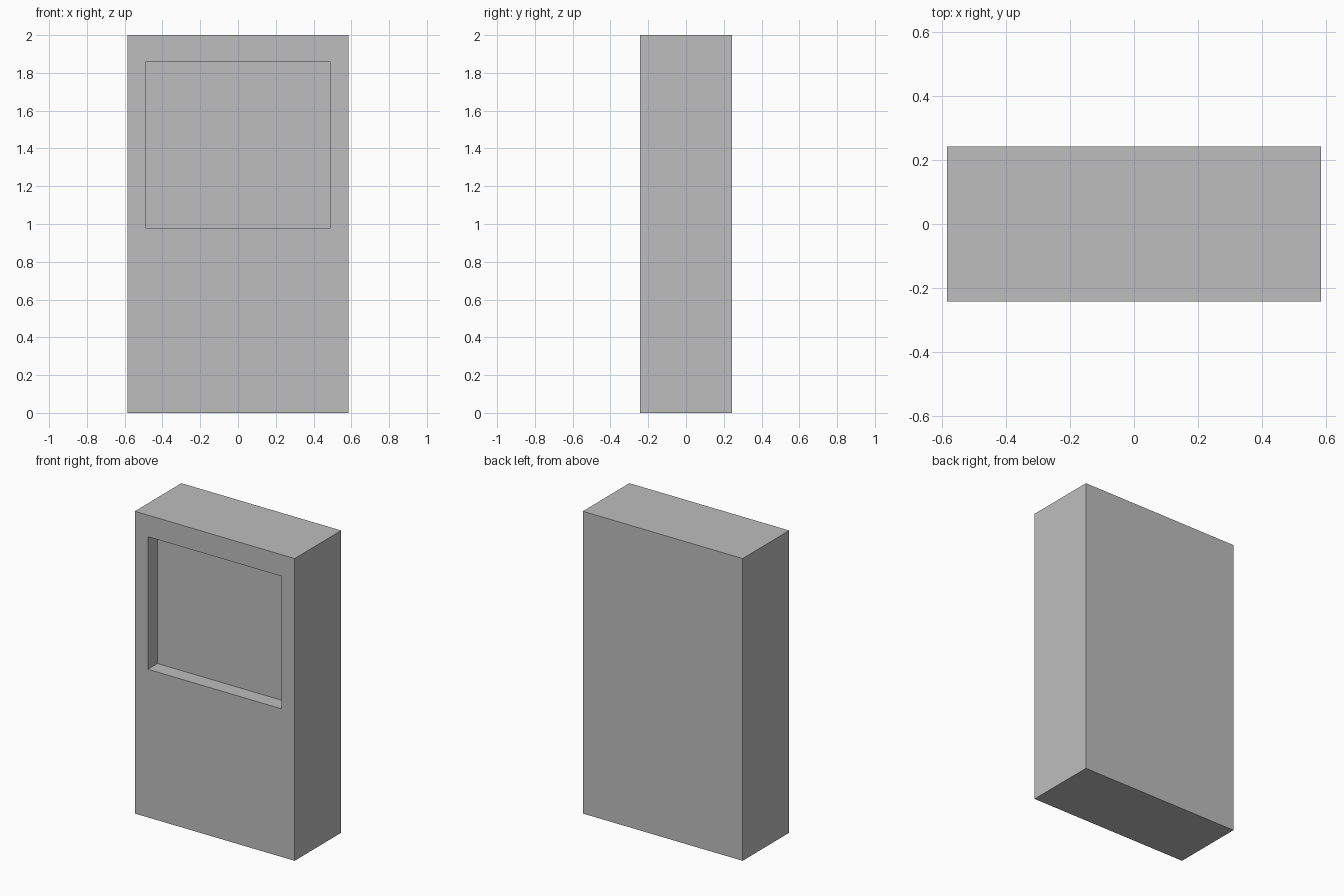
import bpy
import bmesh
from mathutils import Vector

if "Cube" in bpy.data.objects:
    bpy.data.objects.remove(bpy.data.objects["Cube"], do_unlink=True)

WIDTH, DEPTH, HEIGHT = 1.17, 0.486, 2.0
OPENING_HALF_WIDTH, OPENING_BOTTOM, OPENING_TOP = 0.49, 0.98, 1.857
RECESS_DEPTH = 0.1


def make_material(name, colour):
    mat = bpy.data.materials.new(name)
    mat.use_nodes = True
    mat.diffuse_color = colour
    mat.node_tree.nodes["Principled BSDF"].inputs["Base Color"].default_value = colour
    return mat


# Cabinet block
bm = bmesh.new()
bmesh.ops.create_cube(bm, size=1)
bmesh.ops.scale(bm, vec=(WIDTH, DEPTH, HEIGHT), verts=bm.verts)
bmesh.ops.translate(bm, vec=(0, 0, HEIGHT / 2), verts=bm.verts)
bm.normal_update()

# Window opening: inset the front face and fit its edge to the opening
front = min(bm.faces, key=lambda f: f.calc_center_median().y)
bmesh.ops.inset_region(bm, faces=[front], thickness=0.05)
for v in front.verts:
    v.co.x = OPENING_HALF_WIDTH if v.co.x > 0 else -OPENING_HALF_WIDTH
    v.co.z = OPENING_TOP if v.co.z > HEIGHT / 2 else OPENING_BOTTOM

# Recess: push the opening straight back
pushed = bmesh.ops.extrude_discrete_faces(bm, faces=[front])["faces"][0]
bmesh.ops.translate(bm, vec=Vector((0, RECESS_DEPTH, 0)), verts=pushed.verts)
bmesh.ops.recalc_face_normals(bm, faces=bm.faces)

mesh = bpy.data.meshes.new("cabinet")
bm.to_mesh(mesh)
bm.free()
mesh.materials.append(make_material("plain grey", (0.515, 0.515, 0.515, 1)))
cabinet = bpy.data.objects.new("cabinet", mesh)
bpy.context.collection.objects.link(cabinet)
